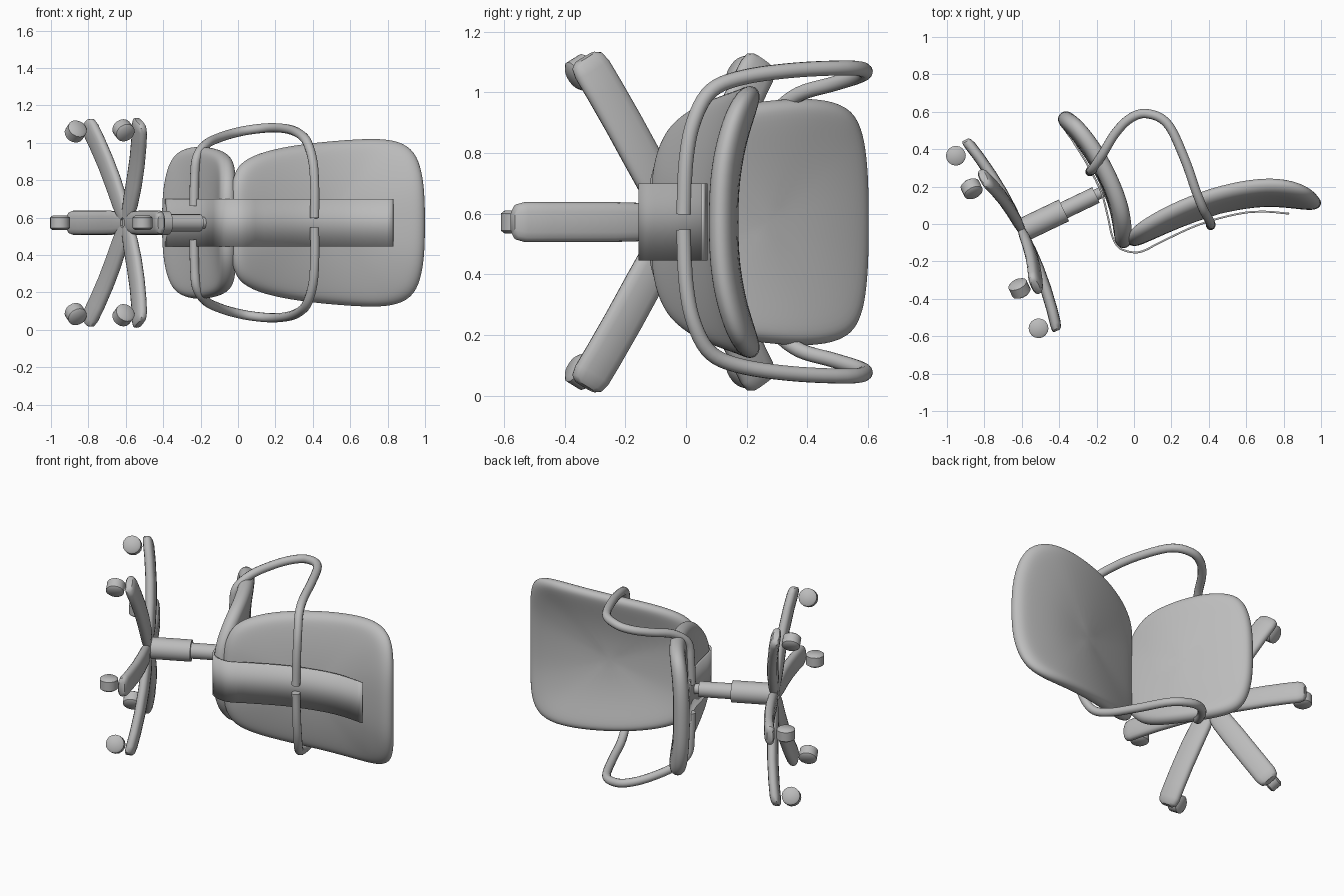
import bpy, bmesh, math
from mathutils import Vector

cube = bpy.data.objects.get("Cube")
if cube:
    bpy.data.objects.remove(cube, do_unlink=True)

grey = bpy.data.materials.new("plain_grey")
grey.use_nodes = True
grey.diffuse_color = (0.5, 0.5, 0.5, 1)
bsdf = next(n for n in grey.node_tree.nodes if n.type == 'BSDF_PRINCIPLED')
bsdf.inputs["Base Color"].default_value = (0.5, 0.5, 0.5, 1)

# The chair lies on its side: UP is its column axis, FWD the way it faces
MID = 0.572
HUB = Vector((-0.6, -0.035, MID))
TILT = math.radians(25.6)
UP = Vector((math.cos(TILT), math.sin(TILT), 0))
FWD = Vector((-UP.y, UP.x, 0))
SIDE = Vector((0, 0, 1))


def finish(name, bm, angle=40):
    bmesh.ops.recalc_face_normals(bm, faces=bm.faces)
    mesh = bpy.data.meshes.new(name)
    bm.to_mesh(mesh)
    bm.free()
    mesh.materials.append(grey)
    ob = bpy.data.objects.new(name, mesh)
    bpy.context.collection.objects.link(ob)
    bpy.ops.object.select_all(action='DESELECT')
    ob.select_set(True)
    bpy.context.view_layer.objects.active = ob
    bpy.ops.object.shade_smooth_by_angle(angle=math.radians(angle))
    return ob


def spline(pts, t):
    """Point on a smooth path through pts, t from 0 to 1."""
    pts = [Vector(p) for p in pts]
    last = len(pts) - 1
    x = min(max(t, 0), 1) * last
    i = min(int(x), last - 1)
    k = x - i
    b, c = pts[i], pts[i + 1]
    a = pts[i - 1] if i else b * 2 - c
    d = pts[i + 2] if i + 2 <= last else c * 2 - b
    return 0.5 * (2 * b + (c - a) * k + (2 * a - 5 * b + 4 * c - d) * k * k
                  + (3 * b - a - 3 * c + d) * k ** 3)


def loft(name, rings, angle=40):
    bm = bmesh.new()
    loops = [[bm.verts.new(p) for p in ring] for ring in rings]
    n = len(loops[0])
    for a, b in zip(loops, loops[1:]):
        for i in range(n):
            j = (i + 1) % n
            bm.faces.new((a[i], a[j], b[j], b[i]))
    bm.faces.new(loops[0])
    bm.faces.new(loops[-1])
    return finish(name, bm, angle)


def cylinder(name, stations, sides=20):
    """Round solid along an axis from (centre, radius) stations."""
    axis = stations[-1][0] - stations[0][0]
    q = axis.to_track_quat('Z', 'Y')
    angles = [math.tau * i / sides for i in range(sides)]
    return loft(name, [[c + q @ Vector((r * math.cos(a), r * math.sin(a), 0)) for a in angles]
                       for c, r in stations])


def cushion(name, path, outline, half, bow, dish):
    """Rounded pad: outline of (fraction along path, half width)."""
    widest = max(w for _, w in outline)
    edge = outline + [(t, -w) for t, w in reversed(outline)]
    section = [(.2, -1), (.55, -1), (.86, -1), (.95, -.85), (1, -.35), (1, .35),
               (.95, .85), (.87, 1), (.55, 1 - dish * .6), (.2, 1 - dish)]
    rings = []
    for scale, h in section:
        ring = []
        for t, w in edge:
            t, w = .5 + (t - .5) * scale, w * scale
            tan = spline(path, t + .02) - spline(path, t - .02)
            nor = Vector((-tan.y, tan.x)).normalized()
            p = spline(path, t) + nor * (h * half + bow * (w / widest) ** 2)
            ring.append(Vector((p.x, p.y, MID + w)))
        rings.append(ring)
    ob = loft(name, rings, 180)
    mod = ob.modifiers.new("rounding", 'SUBSURF')
    mod.levels = mod.render_levels = 2


# Seat and backrest pads
cushion("seat",
        [(-.395, .59), (-.28, .47), (-.188, .33), (-.115, .183), (-.068, .03), (-.055, -.13)],
        [(0, .1), (.015, .22), (.05, .32), (.12, .385), (.27, .41), (.45, .405),
         (.65, .385), (.8, .35), (.9, .28), (.97, .2), (1, .1)],
        .048, .015, .5)
cushion("backrest",
        [(-.035, -.105), (.165, -.005), (.35, .07), (.54, .122), (.75, .143), (1.0, .10)],
        [(0, .14), (.02, .25), (.07, .33), (.2, .385), (.4, .42), (.6, .44),
         (.78, .453), (.88, .44), (.95, .385), (.985, .27), (1, .13)],
        .047, .075, .5)

# Bent support strap under the seat and behind the back
strap_path = [(-.385, .525), (-.325, .44), (-.245, .31), (-.175, .17), (-.14, .04), (-.115, -.07),
              (-.075, -.13), (0, -.152), (.06, -.14), (.14, -.098), (.35, -.002),
              (.56, .055), (.70, .066), (.83, .055)]
bm = bmesh.new()
rows = []
for i in range(53):
    p = spline(strap_path, i / 52)
    rows.append([bm.verts.new((p.x, p.y, MID + s * .127)) for s in (-1, 1)])
for a, b in zip(rows, rows[1:]):
    bm.faces.new((a[0], a[1], b[1], b[0]))
strap = finish("support_strap", bm)
solid = strap.modifiers.new("thickness", 'SOLIDIFY')
solid.thickness = .01
solid.offset = 0

# Tubular armrests, one on each side
arm_path = [(.41, -.008, .025), (.41, 0, .2), (.40, .025, .33), (.37, .08, .43),
            (.33, .18, .475), (.27, .35, .50), (.18, .535, .508), (.07, .59, .498),
            (-.02, .565, .48), (-.10, .485, .455), (-.17, .37, .42), (-.22, .295, .35),
            (-.232, .285, .24), (-.235, .28, .09)]
for label, sign in (("upper", 1), ("lower", -1)):
    pts = [spline(arm_path, i / 64) for i in range(65)]
    pts = [Vector((p.x, p.y, MID + sign * p.z)) for p in pts]
    rings = []
    side = None
    for i, p in enumerate(pts):
        tan = (pts[min(i + 1, 64)] - pts[max(i - 1, 0)]).normalized()
        side = side or tan.orthogonal()
        side = (side - tan * side.dot(tan)).normalized()
        other = tan.cross(side)
        rings.append([p + .025 * (side * math.cos(a) + other * math.sin(a))
                      for a in (math.tau * k / 12 for k in range(12))])
    loft(label + "_armrest", rings)

# Telescopic column
for name, lo, hi, radius in (("column_sleeve", -.01, .25, .064),
                             ("column_tube", .24, .44, .046),
                             ("column_pin", .43, .495, .03)):
    cylinder(name, [(HUB + UP * lo, radius), (HUB + UP * hi, radius)])

# Six drooping legs (angle from forward, reach), each with a caster wheel
legs = [(0, .568), (57, .637), (119, .62), (180, .565), (241, .62), (303, .637)]
leg_stations = [(.04, .7), (.2, .95), (.4, 1), (.6, 1), (.8, 1), (.93, 1), (.98, .88), (1, .6)]
for n, (degrees, reach) in enumerate(legs, 1):
    a = math.radians(degrees)
    out = FWD * math.cos(a) + SIDE * math.sin(a)
    across = out.cross(UP)
    rings = []
    for t, size in leg_stations:
        centre = HUB + out * reach * t - UP * (.062 * t ** 2.3)
        ring = []
        for k in range(16):
            c, s = math.cos(math.tau * k / 16), math.sin(math.tau * k / 16)
            ring.append(centre
                        + across * math.copysign(abs(c) ** .7, c) * .066 * size
                        + UP * math.copysign(abs(s) ** .8, s) * .03 * size)
        rings.append(ring)
    loft(f"leg_{n}", rings)
    axle = HUB + out * (reach - .055) - UP * .145
    cylinder(f"caster_{n}", [(axle + across * w, r) for w, r in
                             ((-.038, .04), (-.028, .053), (.028, .053), (.038, .04))], 16)
